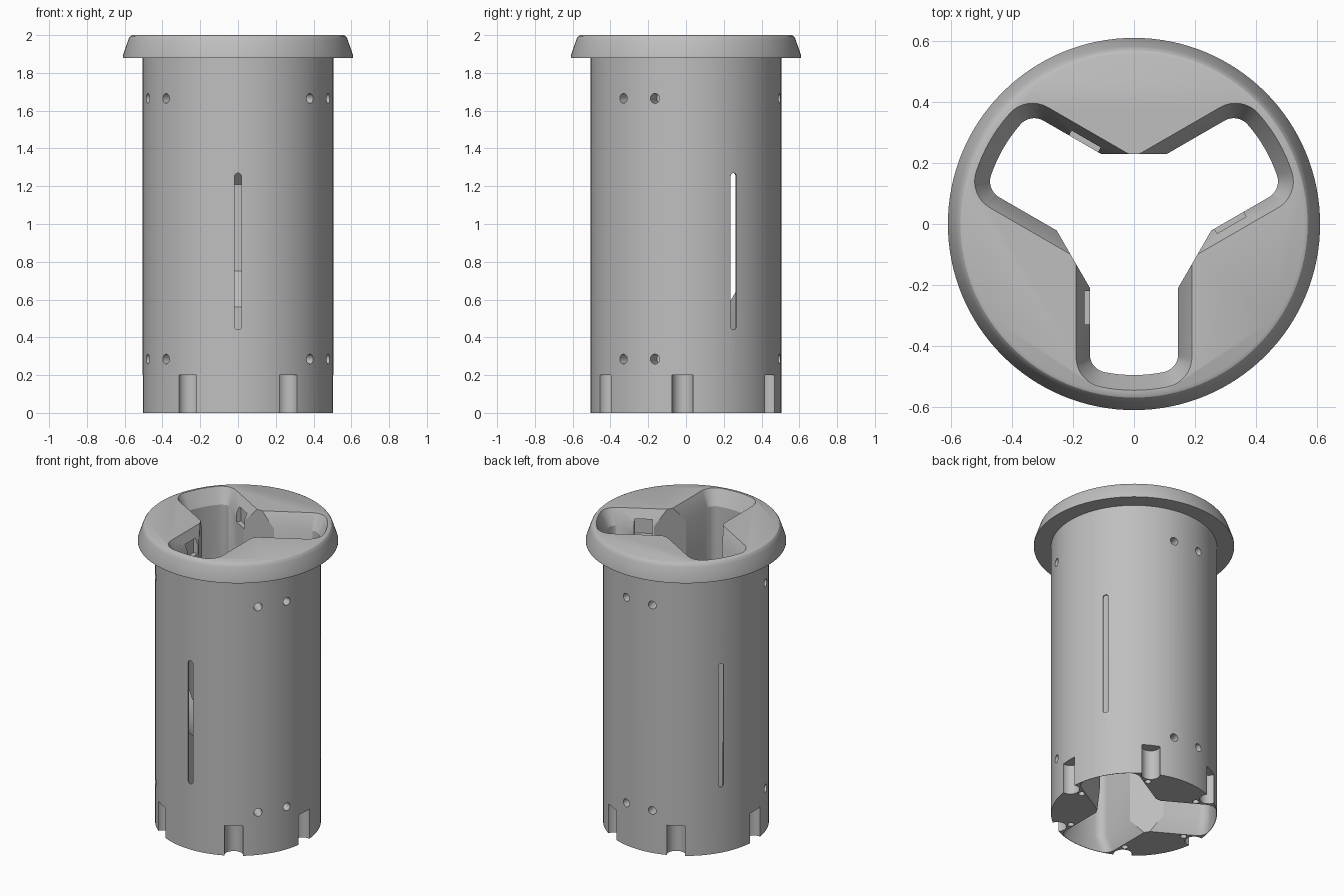
import bpy, bmesh, math
from math import sin, cos, pi, radians, atan2, sqrt
from mathutils import Matrix, Vector

old = bpy.data.objects.get("Cube")
if old:
    bpy.data.objects.remove(old, do_unlink=True)

ARMS = [30, 150, 270]     # directions of the three open arms
LOBES = [90, 210, 330]    # directions of the solid lobes between them

grey = bpy.data.materials.new("plain_grey")
colour = (0.52, 0.52, 0.52, 1)
grey.diffuse_color = colour
grey.use_nodes = True
grey.node_tree.nodes["Principled BSDF"].inputs["Base Color"].default_value = colour


def make(name, bm):
    bmesh.ops.recalc_face_normals(bm, faces=bm.faces)
    mesh = bpy.data.meshes.new(name)
    bm.to_mesh(mesh)
    bm.free()
    mesh.materials.append(grey)
    ob = bpy.data.objects.new(name, mesh)
    bpy.context.collection.objects.link(ob)
    return ob


def loft(bm, rings):
    """Closed solid through a stack of equal-length point rings."""
    vs = [[bm.verts.new(p) for p in ring] for ring in rings]
    n = len(vs[0])
    for a, b in zip(vs, vs[1:]):
        for i in range(n):
            j = (i + 1) % n
            bm.faces.new((a[i], a[j], b[j], b[i]))
    bm.faces.new(vs[0][::-1])
    bm.faces.new(vs[-1])


def circle(r, z, n=128):
    return [(r * cos(2 * pi * i / n), r * sin(2 * pi * i / n), z) for i in range(n)]


def revolve(name, profile):
    bm = bmesh.new()
    loft(bm, [circle(r, z) for r, z in profile])
    return make(name, bm)


def spin(angle):
    return Matrix.Rotation(radians(angle), 4, 'Z')


def outline(w, reach, fillet, z, tip=0.23):
    """Three-armed outline: half width w, arms ending in an arc of radius reach."""
    d = sqrt((reach - fillet) ** 2 - (w - fillet) ** 2)
    corner = (tip * cos(pi / 6) - w) / sin(pi / 6)
    lean = atan2(w - fillet, d)
    side = []
    for k in range(9):                        # rounded outer corner
        a = pi / 2 + (lean - pi / 2) * k / 8
        side.append((d + fillet * cos(a), w - fillet + fillet * sin(a)))
    for k in range(1, 5):                     # outer arc to the arm axis
        a = lean * (1 - k / 4)
        side.append((reach * cos(a), reach * sin(a)))
    root = Vector((corner, tip, 0)) @ spin(30).to_3x3()
    side.insert(0, (root.x, abs(root.y)))
    half = [(x, -y) for x, y in side]
    arm = half + side[-2::-1]
    return [spin(a) @ Vector((x, y, z)) for a in ARMS for x, y in arm]


def rods(name, angles, heights, radius, r, depth, radial):
    bm = bmesh.new()
    for a in angles:
        for z in heights:
            m = spin(a) @ Matrix.Translation((r, 0, z))
            if radial:
                m = m @ Matrix.Rotation(pi / 2, 4, 'Y')
            bmesh.ops.create_cone(bm, cap_ends=True, segments=24, radius1=radius,
                                  radius2=radius, depth=depth, matrix=m)
    return make(name, bm)


def pairs(centres, offset):
    return [c + s * offset for c in centres for s in (-1, 1)]


# Tube with a flared, soft-edged rim
holder = revolve("holder_body", [
    (0.505, 0), (0.505, 1.88), (0.61, 1.88), (0.61, 1.89), (0.582, 1.972),
    (0.577, 1.985), (0.569, 1.995), (0.558, 2.0)])

# Three-armed shaft, chamfered at both ends
bm = bmesh.new()
top, mid, low = (0.19, 0.545, 0.1), (0.145, 0.495, 0.06), (0.19, 0.502, 0.07)
loft(bm, [outline(*s, z) for s, z in [
    (low, -0.05), (low, 0), (mid, 0.1), (mid, 1.9), (top, 2.0), (top, 2.05)]])
shaft = make("shaft_cutter", bm)

# Wide chamber inside, behind the lobes
chamber = revolve("chamber_cutter", [
    (0.1, 0.43), (0.42, 0.75), (0.42, 1.21), (0.1, 1.53)])

# Tall rounded slots through the outer wall of each arm
bm = bmesh.new()
for a in ARMS:
    ring = []
    for centre, start in ((1.252, 0), (0.458, pi)):
        ring += [(0.018 * cos(start + pi * k / 10), centre + 0.018 * sin(start + pi * k / 10))
                 for k in range(11)]
    loft(bm, [[spin(a) @ Vector((x, y, z)) for y, z in ring] for x in (0.44, 0.6)])
slots = make("slot_cutter", bm)

# Small pockets on one side of each arm
bm = bmesh.new()
for a in ARMS:
    m = spin(a) @ Matrix.Translation((0.275, -0.15, 1.89)) @ Matrix.Diagonal((0.11, 0.05, 0.1, 1))
    bmesh.ops.create_cube(bm, size=1, matrix=m)
pockets = make("pocket_cutter", bm)

# Screw holes in the side, foot notches and holes in the underside
cutters = [
    shaft, chamber, slots, pockets,
    rods("side_hole_cutter", pairs(LOBES, 11), (0.285, 1.665), 0.026, 0.5, 0.2, True),
    rods("notch_cutter", pairs(ARMS, 32), (0.1,), 0.057, 0.492, 0.2 + 0.0002, False),
    rods("foot_hole_cutter", pairs(ARMS, 32), (0,), 0.02, 0.405, 0.2, False),
]
bpy.ops.object.select_all(action='DESELECT')
bpy.context.view_layer.objects.active = holder
holder.select_set(True)
for c in cutters:
    mod = holder.modifiers.new(c.name, 'BOOLEAN')
    mod.operation = 'DIFFERENCE'
    mod.solver = 'EXACT'
    mod.object = c
    bpy.ops.object.modifier_apply(modifier=mod.name)
    bpy.data.objects.remove(c, do_unlink=True)
bpy.ops.object.shade_smooth_by_angle(angle=radians(25))
